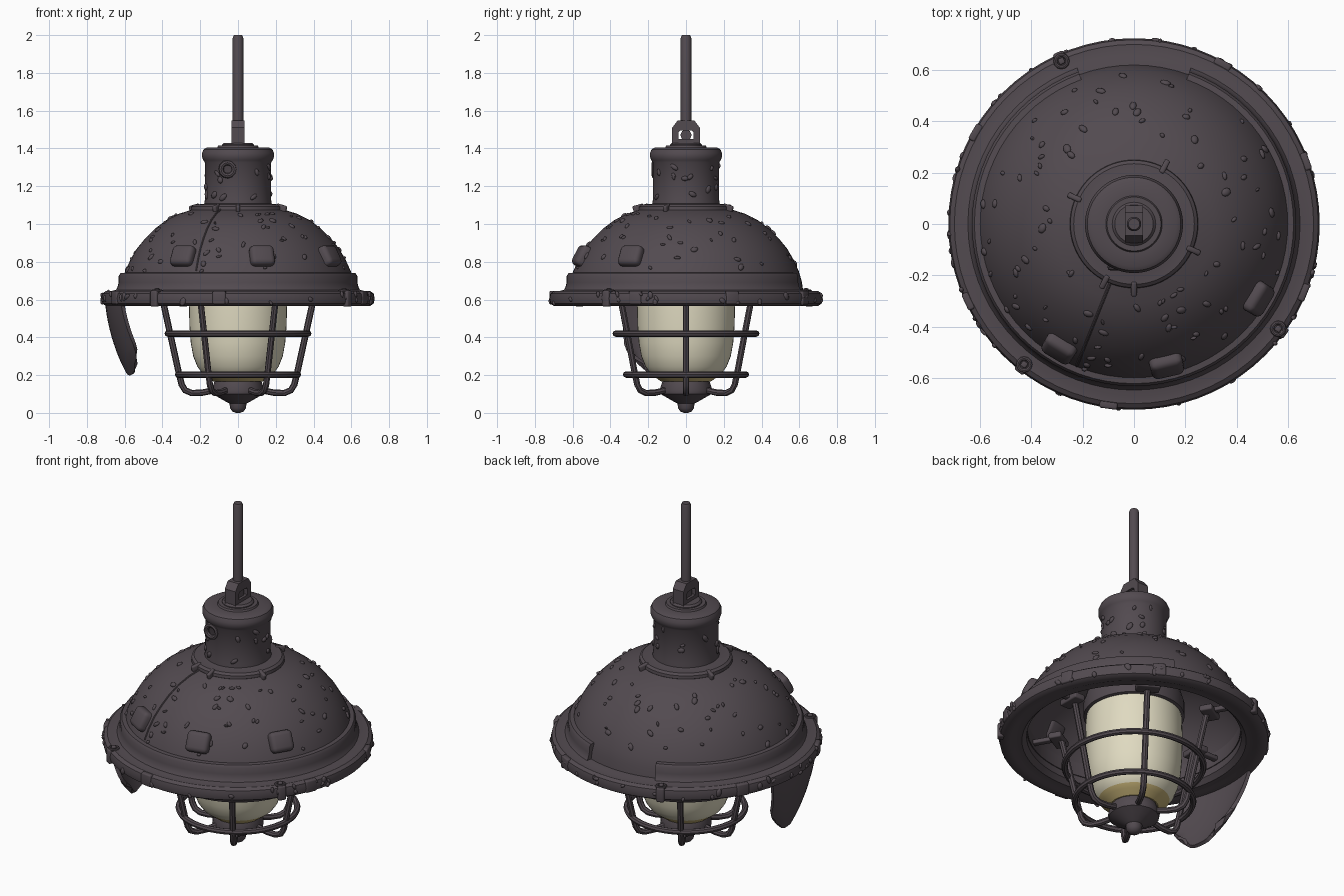
import bpy, bmesh, math, random
from math import sin, cos, pi, radians
from mathutils import Vector, Matrix

if "Cube" in bpy.data.objects:
    bpy.data.objects.remove(bpy.data.objects["Cube"])

random.seed(4)


def material(name, rgb):
    m = bpy.data.materials.new(name)
    m.diffuse_color = (*rgb, 1)
    m.use_nodes = True
    m.node_tree.nodes["Principled BSDF"].inputs["Base Color"].default_value = m.diffuse_color
    return m


IRON = material("dark_iron", (0.085, 0.069, 0.080))
GLASS = material("cream_glass", (0.74, 0.70, 0.53))
TAN = material("tan_glass", (0.52, 0.41, 0.17))


def finish(name, bm, *mats, fix=True):
    if fix:
        bmesh.ops.recalc_face_normals(bm, faces=bm.faces)
    me = bpy.data.meshes.new(name)
    bm.to_mesh(me)
    bm.free()
    ob = bpy.data.objects.new(name, me)
    bpy.context.collection.objects.link(ob)
    for m in mats or (IRON,):
        me.materials.append(m)
    return ob


def lathe(name, prof, seg=72, a0=0, a1=360, closed=False, *mats):
    """Revolve (r, z) points about the z axis, optionally over part of a turn."""
    bm = bmesh.new()
    full = a1 - a0 == 360
    rows = []
    for i in range(seg if full else seg + 1):
        a = radians(a0 + (a1 - a0) * i / seg)
        rows.append([bm.verts.new((r * cos(a), r * sin(a), z)) for r, z in prof])
    n = len(prof)
    for i in range(seg):
        p, q = rows[i], rows[(i + 1) % len(rows)]
        for j in range(n if closed else n - 1):
            k = (j + 1) % n
            bm.faces.new((p[j], q[j], q[k], p[k]))
    if not full and closed:
        bm.faces.new(rows[0])
        bm.faces.new(rows[-1])
    bmesh.ops.remove_doubles(bm, verts=bm.verts, dist=0.0005)
    return finish(name, bm, *mats)


def tube(name, pts, radius, cyclic=False):
    cu = bpy.data.curves.new(name, 'CURVE')
    cu.dimensions = '3D'
    cu.bevel_depth, cu.bevel_resolution, cu.use_fill_caps = radius, 2, True
    sp = cu.splines.new('POLY')
    sp.points.add(len(pts) - 1)
    for p, c in zip(sp.points, pts):
        p.co = (*c, 1)
    sp.use_cyclic_u = cyclic
    ob = bpy.data.objects.new(name, cu)
    bpy.context.collection.objects.link(ob)
    cu.materials.append(IRON)
    return ob


def polar(r, deg, z):
    return Vector((r * cos(radians(deg)), r * sin(radians(deg)), z))


def block(name, loc, size, deg=0, tilt=0, bevel=0.01):
    """Rounded box; local x points outwards along the given bearing."""
    bm = bmesh.new()
    bmesh.ops.create_cube(bm, size=1, matrix=Matrix.Diagonal((*size, 1)))
    bmesh.ops.bevel(bm, geom=bm.edges[:], offset=bevel, segments=3, profile=0.5, affect='EDGES')
    bm.transform(Matrix.Translation(loc) @ Matrix.Rotation(radians(deg), 4, 'Z')
                 @ Matrix.Rotation(radians(tilt), 4, 'Y'))
    return finish(name, bm)


# Shade: outer dome and inner skin as one closed shell
DOME = [(0.62, 0.65), (0.612, 0.70), (0.597, 0.75), (0.57, 0.81), (0.535, 0.87), (0.49, 0.925),
        (0.44, 0.975), (0.38, 1.02), (0.31, 1.055), (0.23, 1.08)]
INNER = [(0.15, 1.05), (0.29, 1.02), (0.42, 0.945), (0.51, 0.85), (0.565, 0.74), (0.585, 0.65)]
lathe("shade_dome", DOME + INNER, closed=True)

# Raised band, broken off at the back
lathe("shade_band", [(0.57, 0.64), (0.655, 0.64), (0.64, 0.66), (0.632, 0.69), (0.632, 0.725),
                     (0.622, 0.74), (0.57, 0.745)], 64, 110, 430, True)
# Brim with rolled edge
lathe("shade_brim", [(0.575, 0.60), (0.60, 0.575), (0.64, 0.575), (0.66, 0.567), (0.70, 0.567),
                     (0.718, 0.578), (0.724, 0.605), (0.718, 0.632), (0.70, 0.645), (0.67, 0.645),
                     (0.65, 0.65), (0.575, 0.655)], closed=True)
# Neck, cap and top disc
lathe("neck", [(0.0, 1.415), (0.105, 1.415), (0.11, 1.405), (0.165, 1.405), (0.182, 1.395), (0.191, 1.375),
               (0.191, 1.355), (0.184, 1.338), (0.175, 1.325), (0.175, 1.13), (0.18, 1.10), (0.18, 1.06)])
lathe("top_disc", [(0, 1.43), (0.075, 1.43), (0.085, 1.42), (0.085, 1.40), (0, 1.40)], 32)
lathe("neck_flange", [(0.17, 1.06), (0.24, 1.06), (0.25, 1.075), (0.248, 1.092), (0.235, 1.103),
                      (0.19, 1.105), (0.17, 1.11)], closed=True)
for a in (62, 156, -24, -90, -117):
    block("flange_clip", polar(0.25, a, 1.08), (0.06, 0.022, 0.045), a, 15, 0.008)

# Hanging bracket: arched frame with a slot through it
bm = bmesh.new()
outer = [(-0.073, 1.41), (-0.073, 1.51), (-0.045, 1.547), (0.045, 1.547), (0.073, 1.51), (0.073, 1.41)]
inner = [(-0.04, 1.45), (-0.04, 1.485), (-0.03, 1.495), (0.03, 1.495), (0.04, 1.485), (0.04, 1.45)]
loops = [[bm.verts.new((x, y, z)) for y, z in pts] for x in (-0.035, 0.035) for pts in (outer, inner)]
for A, B in ((0, 1), (2, 3), (0, 2), (1, 3)):
    for i in range(6):
        j = (i + 1) % 6
        bm.faces.new((loops[A][i], loops[A][j], loops[B][j], loops[B][i]))
finish("hanger_bracket", bm)
tube("hanger_pin", [(-0.02, 0, 1.47), (0.02, 0, 1.47)], 0.03)
lathe("hanger_rod", [(0, 1.5), (0.028, 1.5), (0.028, 1.985), (0.022, 2.0), (0, 2.0)], 20)

# Glass bulb, tan near its tip
bulb = lathe("glass_bulb", [(0, 0.76), (0.25, 0.75), (0.258, 0.70), (0.26, 0.58), (0.257, 0.46), (0.25, 0.37),
                            (0.237, 0.30), (0.215, 0.245), (0.19, 0.21), (0.165, 0.19), (0.13, 0.165), (0, 0.165)],
             48, 0, 360, False, GLASS, TAN)
for f in bulb.data.polygons:
    f.material_index = 1 if f.center.z < 0.205 else 0
lathe("bulb_socket", [(0, 1.04), (0.2, 1.04), (0.27, 0.80), (0.27, 0.725), (0.255, 0.72), (0, 0.72)], 48)

# Bottom boss with knob
lathe("cage_boss", [(0, 0.18), (0.10, 0.178), (0.125, 0.165), (0.14, 0.12), (0.135, 0.10), (0.10, 0.08),
                    (0.065, 0.06), (0.045, 0.05), (0.042, 0.025), (0.03, 0.008), (0.012, 0.0), (0, 0.0)], 16)

# Guard cage: six bars, two rings, mounting feet
for k in range(6):
    a = 60 * k
    tube("cage_bar", [polar(r, a, z) for r, z in
                      ((0.415, 0.67), (0.388, 0.55), (0.313, 0.21), (0.298, 0.15), (0.28, 0.12),
                       (0.245, 0.105), (0.19, 0.107), (0.10, 0.125))], 0.017)
    block("cage_foot", polar(0.43, a, 0.665), (0.07, 0.13, 0.035), a, 0, 0.008)
    block("cage_foot_arm", polar(0.50, a, 0.675), (0.17, 0.035, 0.025), a, 0, 0.006)
for z, r in ((0.42, 0.372), (0.203, 0.317)):
    tube("cage_ring", [polar(r, i * 7.5, z) for i in range(48)], 0.017, True)

# Rounded square studs on the shade
for a in (-121, -77, -31):
    block("shade_stud", polar(0.555, a, 0.825), (0.085, 0.13, 0.115), a, -28, 0.025)

# Brim bolts and clips
for a in (114, -128, -36):
    p = polar(0.695, a, 0.645)
    tube("bolt_ring", [p + polar(0.024, i * 30, 0) for i in range(12)], 0.008, True)
    block("bolt_head", p, (0.024, 0.024, 0.03), a, 0, 0.006)
    block("brim_clip", polar(0.715, a, 0.605), (0.035, 0.045, 0.085), a, 0, 0.01)
for a in (-22, 20, 61, 150, 205, 262):
    block("brim_chip", polar(0.712, a, 0.61), (0.03, 0.07, 0.07), a, 0, 0.008)

# Shade seam running down the dome
tube("shade_seam", [polar(r - 0.002, -112, z) for r, z in DOME[2:]], 0.006)
# Ring mark on the neck
tube("neck_ring_mark", [Vector((-0.055 + 0.035 * cos(i * pi / 6), -0.168, 1.29 + 0.035 * sin(i * pi / 6)))
                        for i in range(12)], 0.014, True)

# Corrosion bumps scattered on dome, neck and brim
bm = bmesh.new()


def bump(p, normal, size):
    m = (Matrix.Translation(p) @ normal.to_track_quat('Z', 'Y').to_matrix().to_4x4()
         @ Matrix.Rotation(random.uniform(0, pi), 4, 'Z')
         @ Matrix.Diagonal((size, size * random.uniform(0.45, 0.8), 0.01, 1)))
    bmesh.ops.create_icosphere(bm, subdivisions=2, radius=1, matrix=m)


for i in range(95):
    k, t, a = random.randint(2, 7), random.random(), random.uniform(0, 360)
    (r0, z0), (r1, z1) = DOME[k], DOME[k + 1]
    n = polar(z1 - z0, a, r0 - r1).normalized()
    bump(polar(r0 + (r1 - r0) * t, a, z0 + (z1 - z0) * t), n, random.uniform(0.01, 0.022))
for i in range(22):
    a = random.uniform(0, 360)
    bump(polar(0.175, a, random.uniform(1.13, 1.31)), polar(1, a, 0), random.uniform(0.014, 0.028))
for i in range(45):
    a = random.uniform(0, 360)
    bump(polar(0.72, a, random.uniform(0.58, 0.63)), polar(1, a, 0), random.uniform(0.012, 0.025))
finish("corrosion_bumps", bm, fix=False)

# Bent shard hanging from the left of the brim, curling inwards and rounded at the tip
bm = bmesh.new()
grid = []
for j in range(11):
    t = j / 10
    r = 0.695 - 0.03 * t - 0.08 * t * t
    half = 21 * (1 - 0.08 * t) * (1 - max(0, t - 0.7) ** 2 * 5)
    mid = 187 + 5 * t
    row = []
    for i in range(13):
        u = i / 6 - 1
        z = 0.60 - 0.395 * t + 0.07 * t * (abs(u) ** 4) - 0.01 * t * u
        row.append(bm.verts.new(polar(r, mid + half * u, z)))
    grid.append(row)
for j in range(10):
    for i in range(12):
        bm.faces.new((grid[j][i], grid[j + 1][i], grid[j + 1][i + 1], grid[j][i + 1]))
shard = finish("hanging_shard", bm)
mod = shard.modifiers.new("thickness", 'SOLIDIFY')
mod.thickness, mod.offset = 0.02, 0

# Convert tubes to meshes and smooth everything by angle
bpy.ops.object.select_all(action='SELECT')
bpy.context.view_layer.objects.active = shard
bpy.ops.object.convert(target='MESH')
bpy.ops.object.select_all(action='SELECT')
bpy.ops.object.shade_smooth_by_angle(angle=radians(35))
